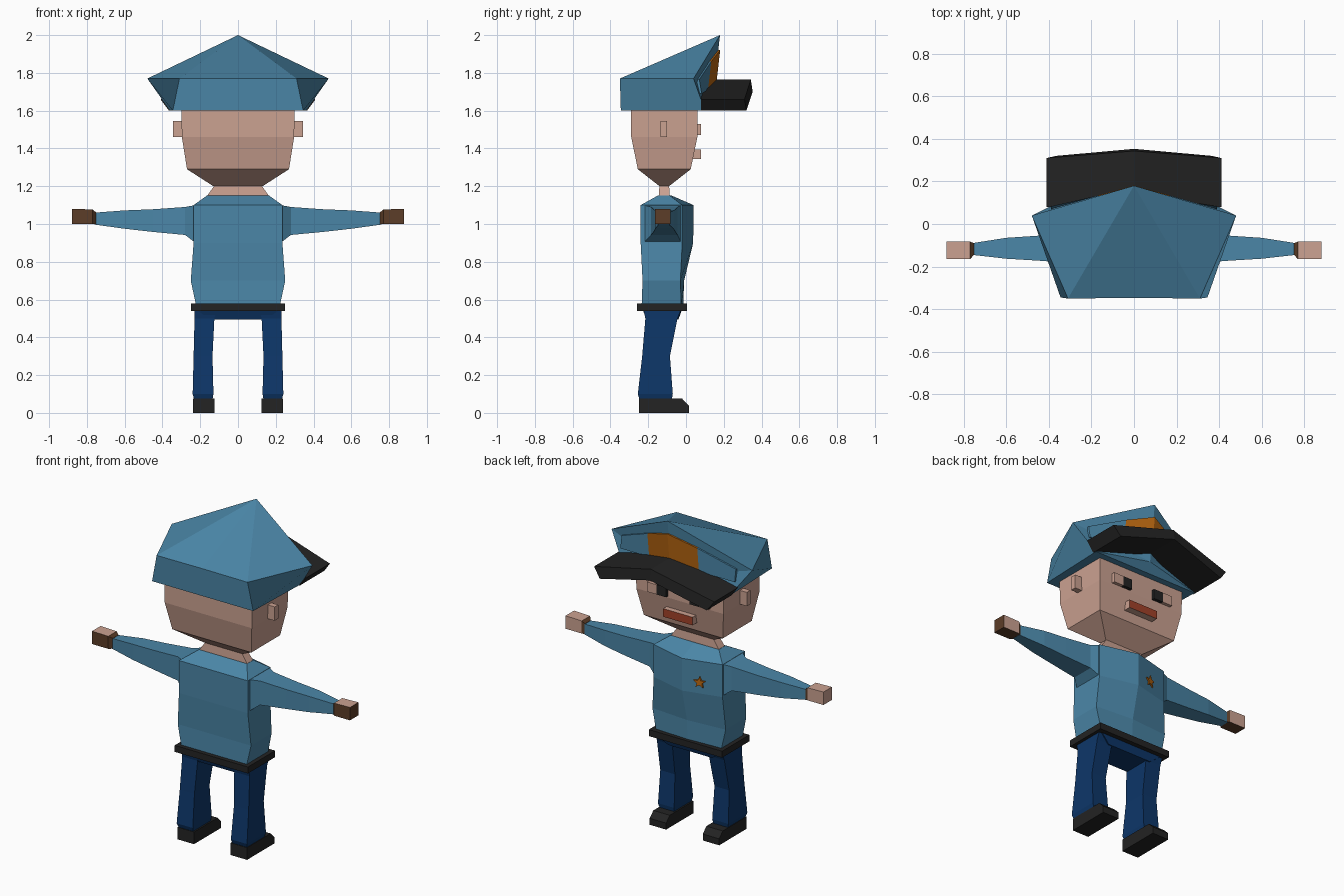
import bpy, bmesh, math
from mathutils import Vector
from mathutils.bvhtree import BVHTree

if "Cube" in bpy.data.objects:
    bpy.data.objects.remove(bpy.data.objects["Cube"])


def mat(name, r, g, b):
    m = bpy.data.materials.new(name)
    m.diffuse_color = (r, g, b, 1)
    m.use_nodes = True
    m.node_tree.nodes["Principled BSDF"].inputs["Base Color"].default_value = m.diffuse_color
    return m


BLUE = mat("shirt blue", .07, .24, .39)
SKIN = mat("skin", .60, .36, .285)
BROWN = mat("brown", .107, .047, .021)
NAVY = mat("trouser navy", .004, .037, .14)
BLACK = mat("black", .017, .017, .017)
ORANGE = mat("badge orange", .50, .14, .006)
RED = mat("lip red", .36, .055, .022)


def finish(name, bm, mats, rule=None):
    bmesh.ops.recalc_face_normals(bm, faces=bm.faces)
    bm.normal_update()
    if rule:
        for f in bm.faces:
            f.material_index = rule(f)
    me = bpy.data.meshes.new(name)
    bm.to_mesh(me)
    bm.free()
    for m in mats:
        me.materials.append(m)
    ob = bpy.data.objects.new(name, me)
    bpy.context.collection.objects.link(ob)
    return ob


def loft(name, rings, *mats, rule=None):
    """Skin a list of equal-length point rings and cap the ends."""
    bm = bmesh.new()
    vs = [[bm.verts.new(p) for p in r] for r in rings]
    n = len(vs[0])
    for a, b in zip(vs, vs[1:]):
        for i in range(n):
            bm.faces.new((a[i], a[(i + 1) % n], b[(i + 1) % n], b[i]))
    bm.faces.new(vs[0])
    bm.faces.new(vs[-1])
    return finish(name, bm, mats, rule)


def rect_z(z, x0, x1, y0, y1):
    return [(x0, y0, z), (x1, y0, z), (x1, y1, z), (x0, y1, z)]


def rect_x(x, y0, y1, z0, z1):
    return [(x, y0, z0), (x, y1, z0), (x, y1, z1), (x, y0, z1)]


def box(name, x0, x1, y0, y1, z0, z1, *mats, rule=None):
    return loft(name, [rect_z(z0, x0, x1, y0, y1), rect_z(z1, x0, x1, y0, y1)],
                *mats, rule=rule)


# Torso with a ridge down the chest
def chest(z, w, yb, ym, yf):
    return [(-w, yb, z), (w, yb, z), (w, ym, z), (0, yf, z), (-w, ym, z)]


loft("shirt", [chest(.56, .22, -.235, -.025, -.015), chest(.70, .25, -.23, -.03, -.01),
               chest(.90, .235, -.24, -.02, .038), chest(1.10, .235, -.24, -.02, .04),
               chest(1.15, .165, -.15, -.085, -.075)], BLUE)
box("belt", -.25, .25, -.26, .005, .54, .58, BLACK)
loft("hips", [rect_z(.495, -.15, .15, -.21, -.04), rect_z(.55, -.225, .225, -.23, -.02)], NAVY)

# Head and neck
loft("neck", [rect_z(1.14, -.17, .17, -.145, -.085), rect_z(1.21, -.12, .12, -.14, -.09)], SKIN)
loft("head", [rect_z(1.20, -.13, .13, -.14, -.09), rect_z(1.29, -.27, .27, -.255, .025),
              rect_z(1.46, -.297, .297, -.29, .06), rect_z(1.62, -.30, .30, -.29, .06)], SKIN)
box("mouth", -.10, .10, .03, .08, 1.345, 1.395, SKIN, RED,
    rule=lambda f: int(f.normal.y > .5))

# Paired parts
for s, side in ((1, "right"), (-1, "left")):
    box(side + "_ear", s * .29, s * .345, -.135, -.10, 1.46, 1.545, SKIN)
    box(side + "_eye_outer", s * .145, s * .21, .05, .08, 1.47, 1.53, SKIN)
    box(side + "_eye_inner", s * .08, s * .145, .05, .08, 1.47, 1.53, BLACK)
    loft(side + "_sleeve", [rect_x(s * x, *r) for x, *r in (
        (.225, -.225, -.025, .90, 1.10), (.28, -.185, -.045, .942, 1.09),
        (.45, -.172, -.055, .958, 1.078), (.60, -.163, -.065, .975, 1.072),
        (.76, -.145, -.09, .997, 1.06))], BLUE)
    loft(side + "_hand", [rect_x(s * x, *r) for x, *r in (
        (.752, -.145, -.09, .998, 1.062), (.77, -.165, -.083, 1.0, 1.077),
        (.88, -.165, -.083, 1.0, 1.08))], SKIN, BROWN,
        rule=lambda f: int(f.normal.y < -.5 or f.normal.x > .5 or f.normal.z < -.5
                           or abs(f.calc_center_median().x) < .77))
    loft(side + "_leg", [rect_z(z, s * a, s * b, c, d) for z, a, b, c, d in (
        (.07, .135, .232, -.245, -.075), (.10, .13, .24, -.255, -.07),
        (.30, .135, .235, -.232, -.085), (.50, .125, .23, -.215, -.045),
        (.55, .11, .23, -.225, -.025))], NAVY)
    shoe = ((-.25, 0), (.015, 0), (.015, .04), (-.02, .075), (-.25, .075))
    loft(side + "_shoe", [[(s * x, y, z) for y, z in shoe] for x in (.125, .237)], BLACK)

# Cap: slanted crown with a tall front peak
bm = bmesh.new()
V = lambda *p: bm.verts.new(p)
apex, low = V(0, .18, 2.0), V(0, .14, 1.65)
mid_top = V(0, -.347, 1.77)
corner, front, back_low, back_top = {}, {}, {}, {}
for s in (1, -1):
    corner[s], front[s] = V(s * .48, .04, 1.77), V(s * .36, .10, 1.60)
    back_low[s], back_top[s] = V(s * .345, -.345, 1.60), V(s * .31, -.35, 1.77)
    for f in ((apex, corner[s], low), (corner[s], front[s], low),
              (apex, back_top[s], corner[s]), (apex, mid_top, back_top[s]),
              (corner[s], back_top[s], back_low[s], front[s])):
        bm.faces.new(f)
bm.faces.new((back_top[1], mid_top, back_top[-1], back_low[-1], back_low[1]))
bm.faces.new((back_low[1], back_low[-1], front[-1], front[1]))
bm.faces.new((front[1], front[-1], low))
bmesh.ops.recalc_face_normals(bm, faces=bm.faces)
tree = BVHTree.FromBMesh(bm)
finish("cap", bm, [BLUE])

# Band plate laid on the cap front, orange in the middle
bm = bmesh.new()
cols = []
for x, zl, zh in ((-.39, 1.69, 1.765), (-.17, 1.71, 1.86), (0, 1.73, 1.92),
                  (.17, 1.71, 1.86), (.39, 1.69, 1.765)):
    col = []
    for z in (zl, zh):
        hit = tree.ray_cast(Vector((x, 1, z)), Vector((0, -1, 0)))[0]
        y = hit.y if hit else .08
        col.append(((x, y - .005, z), (x, y + .01, z)))
    cols.append([col[0][0], col[0][1], col[1][1], col[1][0]])
bm.free()
loft("cap_band_plate", cols, BLUE, ORANGE,
     rule=lambda f: int(abs(f.calc_center_median().x) < .15))


# Visor, bent upward in the middle
def visor_ring(s, xt, xb, yb, yf, z0, z1):
    return [(s * xb, yb, z0), (s * xb, yf + .01, z0), (s * xt, yf, z1), (s * xt, yb, z1)]


loft("visor", [visor_ring(-1, .41, .365, .08, .31, 1.60, 1.66),
               visor_ring(1, 0, 0, .10, .343, 1.70, 1.765),
               visor_ring(1, .41, .365, .08, .31, 1.60, 1.66)], BLACK)

# Star badge on the chest
star = []
for i in range(10):
    a, r = math.pi / 2 + i * math.pi / 5, (.036 if i % 2 == 0 else .016)
    star.append((-.105 + r * math.cos(a), .97 + r * math.sin(a)))
chest_y = lambda x: .039 - .25 * abs(x)
loft("star_badge", [[(x, chest_y(x) + d, z) for x, z in star] for d in (-.004, .009)], ORANGE)
